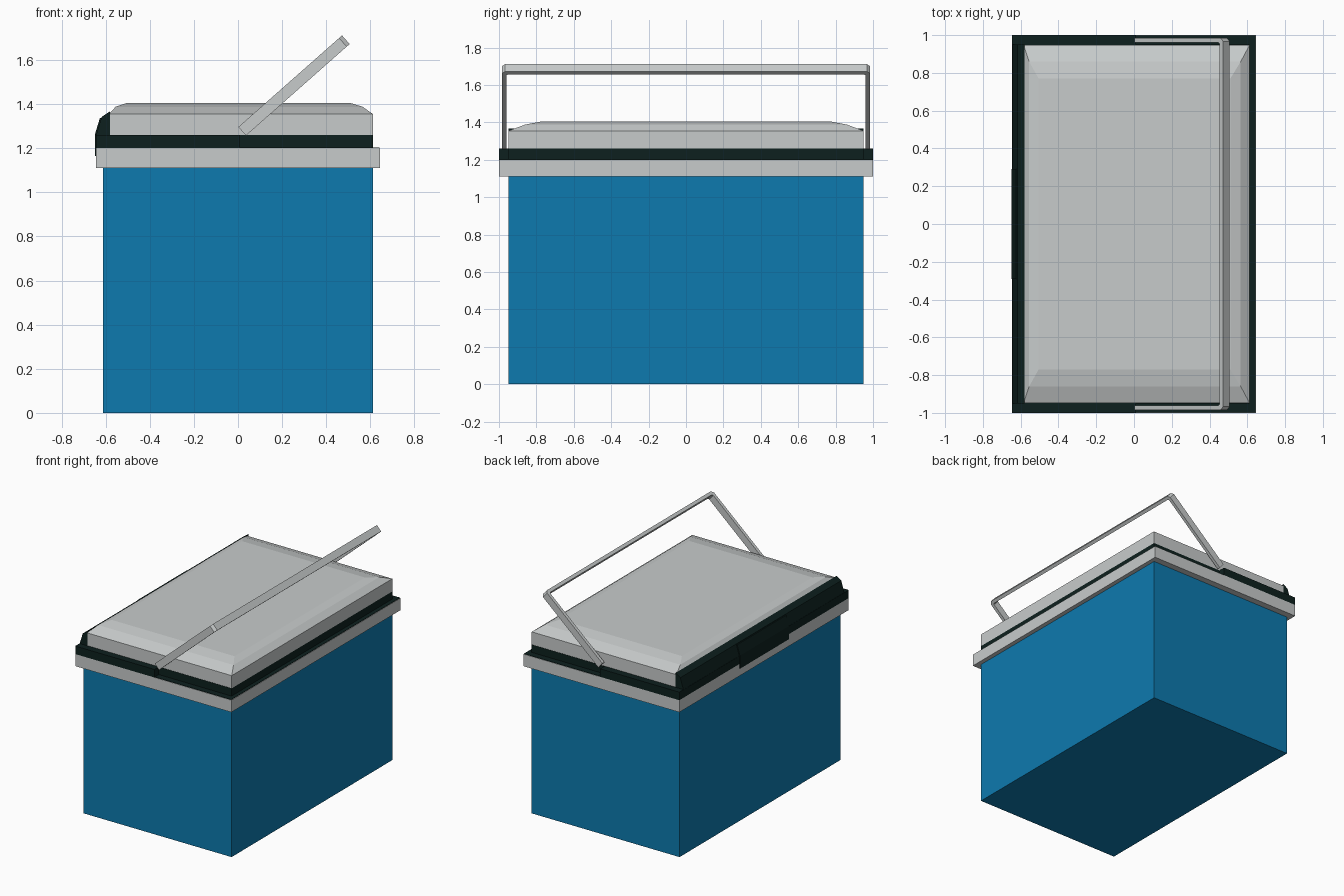
import bpy, bmesh, math
from mathutils import Vector

if "Cube" in bpy.data.objects:
    bpy.data.objects.remove(bpy.data.objects["Cube"])


def material(name, rgb):
    m = bpy.data.materials.new(name)
    m.diffuse_color = (*rgb, 1)
    m.use_nodes = True
    m.node_tree.nodes["Principled BSDF"].inputs["Base Color"].default_value = m.diffuse_color
    return m


BLUE = material("blue plastic", (0.004, 0.195, 0.43))
GREY = material("light grey plastic", (0.575, 0.60, 0.60))
DARK = material("dark green black", (0.004, 0.0145, 0.013))


def finish(name, bm, mat):
    bmesh.ops.recalc_face_normals(bm, faces=bm.faces)
    me = bpy.data.meshes.new(name)
    bm.to_mesh(me)
    bm.free()
    me.materials.append(mat)
    ob = bpy.data.objects.new(name, me)
    bpy.context.collection.objects.link(ob)
    return ob


def stack(name, rings, mat):
    """Solid from stacked rectangles (z, x0, x1, half_y)."""
    bm = bmesh.new()
    loops = [[bm.verts.new((x, y, z)) for x, y in
              ((x0, -h), (x1, -h), (x1, h), (x0, h))] for z, x0, x1, h in rings]
    for a, b in zip(loops, loops[1:]):
        for i in range(4):
            j = (i + 1) % 4
            bm.faces.new((a[i], a[j], b[j], b[i]))
    bm.faces.new(loops[0][::-1])
    bm.faces.new(loops[-1])
    return finish(name, bm, mat)


def box(name, x0, x1, h, z0, z1, mat):
    return stack(name, [(z0, x0, x1, h), (z1, x0, x1, h)], mat)


def extrude_y(name, profile, h, mat):
    """Extrude an xz profile across y from -h to h."""
    bm = bmesh.new()
    f = bm.faces.new([bm.verts.new((x, -h, z)) for x, z in profile])
    geo = bmesh.ops.extrude_face_region(bm, geom=[f])["geom"]
    bmesh.ops.translate(bm, vec=(0, 2 * h, 0),
                        verts=[v for v in geo if isinstance(v, bmesh.types.BMVert)])
    return finish(name, bm, mat)


# body and its rim
box("body", -0.612, 0.612, 0.95, 0, 1.12, BLUE)
box("rim", -0.645, 0.645, 1.0, 1.11, 1.20, GREY)
box("rim_top", -0.642, 0.642, 0.997, 1.199, 1.203, DARK)

# dark seal under the lid, with a wider rear half
box("seal", -0.612, 0.612, 0.95, 1.20, 1.26, DARK)
box("seal_wide_half", -0.645, 0.01, 1.0, 1.20, 1.26, DARK)

# domed lid
stack("lid", [(1.26, -0.585, 0.612, 0.948), (1.355, -0.585, 0.612, 0.948),
              (1.388, -0.555, 0.565, 0.86), (1.405, -0.505, 0.51, 0.77)], GREY)

# hinge strip along the lid edge and the latch plate over it
extrude_y("hinge_strip", [(-0.645, 1.255), (-0.58, 1.255), (-0.58, 1.368),
                          (-0.618, 1.342)], 0.95, DARK)
extrude_y("latch", [(-0.64, 1.165), (-0.649, 1.165), (-0.649, 1.262),
                    (-0.626, 1.338), (-0.60, 1.338), (-0.60, 1.25),
                    (-0.64, 1.25)], 0.29, DARK)

# U-shaped carrying handle, leaning forwards over the lid
start, end = Vector((0.019, 0, 1.277)), Vector((0.489, 0, 1.692))
along = (end - start).normalized()
side = Vector((along.z, 0, -along.x)) * 0.026
length = (end - start).length
yo, t, c = 0.985, 0.024, 0.018
half = [(yo, 0), (yo, length - c), (yo - c, length)]
inner = [(yo - t, 0), (yo - t, length - t - c / 2), (yo - t - c / 2, length - t)]
outer_path = half + [(-y, s) for y, s in reversed(half)]
inner_path = inner + [(-y, s) for y, s in reversed(inner)]
bm = bmesh.new()
sections = []
for (y1, s1), (y2, s2) in zip(outer_path, inner_path):
    p, q = start + along * s1, start + along * s2
    p.y, q.y = y1, y2
    sections.append([bm.verts.new(v) for v in (p - side, p + side, q + side, q - side)])
for a, b in zip(sections, sections[1:]):
    for i in range(4):
        j = (i + 1) % 4
        bm.faces.new((a[i], a[j], b[j], b[i]))
bm.faces.new(sections[0][::-1])
bm.faces.new(sections[-1])
finish("handle", bm, GREY)
